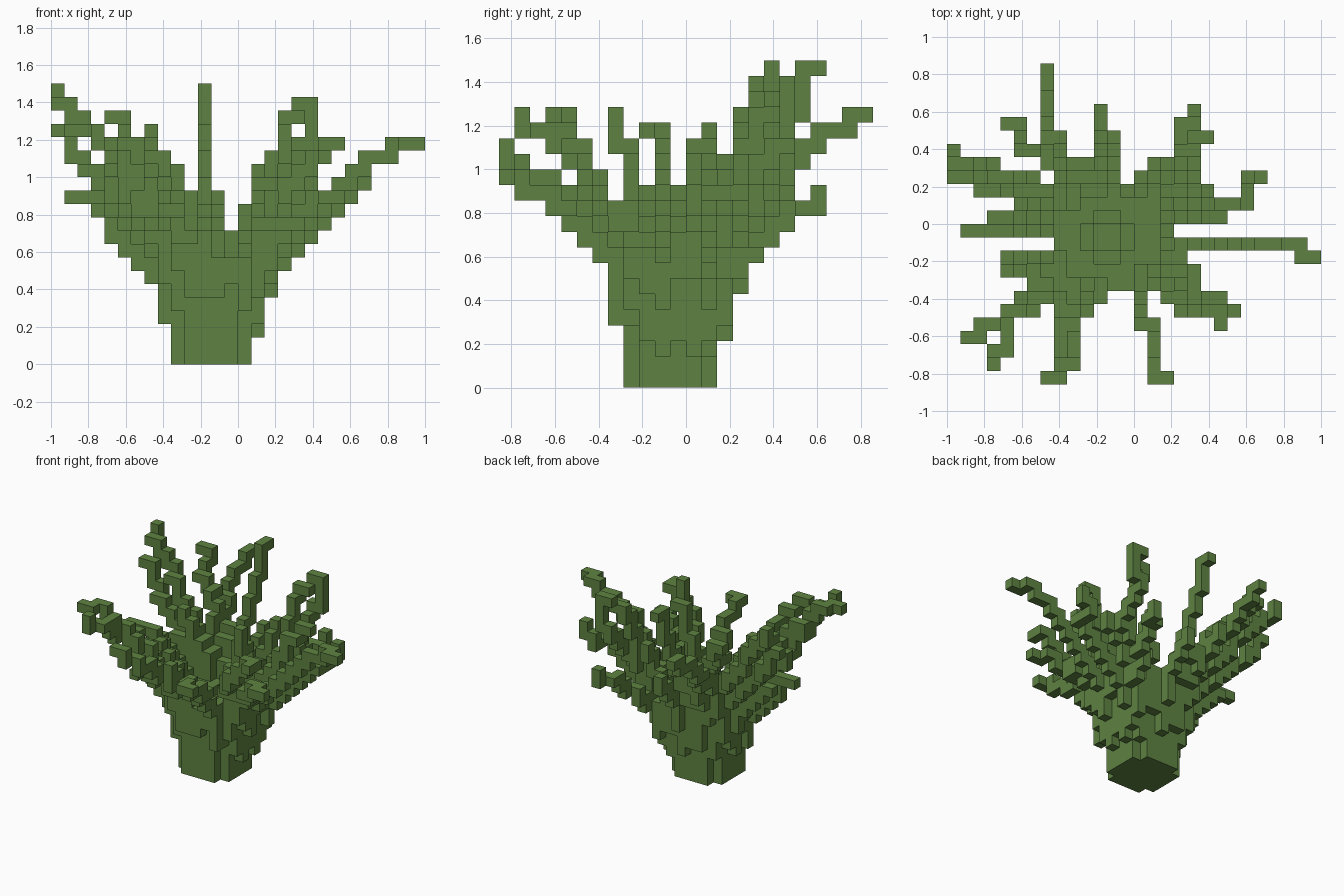
import bpy
import bmesh
import math
from mathutils import Vector

if "Cube" in bpy.data.objects:
    bpy.data.objects.remove(bpy.data.objects["Cube"], do_unlink=True)

UNIT = 1 / 14                  # edge length of one block
CENTRE = Vector((-2, -1))      # middle of the trunk, in blocks

# One flat colour
green = bpy.data.materials.new("leaf_green")
green.use_nodes = True
colour = (0.112, 0.226, 0.054, 1)
green.diffuse_color = colour
shader = green.node_tree.nodes["Principled BSDF"]
shader.inputs["Base Color"].default_value = colour
shader.inputs["Roughness"].default_value = 0.9

# Bends and tip of every branch, in blocks
back_branches = [
    [(-4, 2, 8), (-6, 5, 13), (-7, 8, 16), (-7, 11, 17)],
    [(-5, 2, 9), (-6, 4, 14), (-8, 5, 16), (-9, 6, 17), (-9, 7, 18), (-10, 7, 18)],
    [(-3, 2, 8), (-3, 5, 14), (-3, 7, 18), (-3, 7, 20), (-3, 8, 20)],
    [(-2, 3, 8), (-2, 6, 12)],
    [(-4, 2, 8), (-4, 4, 12)],
    [(-1, 2, 9)],
    [(2, 2, 9), (3, 3, 14), (3, 5, 18), (4, 5, 18)],
    [(2, 1, 8), (4, 4, 14), (4, 6, 16), (5, 6, 17), (5, 6, 19), (4, 6, 19)],
    [(2, 3, 8), (3, 6, 11), (3, 7, 11), (4, 8, 12)],
    [(0, 2, 9), (1, 4, 14)],
]
right_branches = [
    [(-6, 2, 10), (-10, 3, 15), (-11, 4, 17), (-12, 4, 18), (-13, 4, 19),
     (-14, 5, 20)],
    [(-6, 1, 9), (-11, 2, 14), (-13, 3, 15), (-13, 3, 17), (-14, 3, 17)],
    [(-7, -1, 9), (-10, -1, 12), (-13, -1, 12)],
    [(-7, 0, 8), (-11, 0, 11)],
    [(-5, 1, 9), (-8, 1, 14)],
    [(-6, -3, 6), (-9, -3, 8), (-10, -3, 10)],
    [(-6, -3, 9), (-8, -3, 12)],
    [(-6, -4, 8), (-10, -4, 13)],
]
front_branches = [
    [(-6, -4, 9), (-9, -7, 13), (-10, -8, 16), (-11, -8, 17), (-13, -9, 17)],
    [(-5, -5, 9), (-9, -7, 15), (-10, -8, 15), (-10, -10, 16),
     (-11, -11, 16), (-11, -11, 17)],
    [(-4, -5, 9), (-5, -10, 13), (-6, -12, 15), (-7, -12, 15)],
    [(-5, -5, 9), (-6, -8, 12), (-6, -10, 12)],
    [(-3, -5, 9), (-4, -7, 12)],
    [(0, -5, 8), (0, -7, 10), (1, -9, 12), (1, -12, 13), (2, -12, 13)],
    [(1, -4, 9), (3, -7, 13), (6, -7, 15), (6, -8, 15)],
    [(2, -4, 9), (5, -6, 12), (7, -7, 12)],
    [(1, -4, 10), (2, -4, 14), (3, -5, 17)],
]
left_branches = [
    [(3, -2, 9), (8, -2, 14), (12, -2, 16), (12, -3, 16), (13, -3, 16)],
    [(2, 0, 9), (5, 0, 14), (6, 1, 16), (7, 1, 16)],
    [(2, 1, 7), (5, 1, 9), (7, 1, 12), (8, 2, 12), (8, 3, 13), (9, 3, 13),
     (9, 3, 14)],
    [(2, 2, 9), (5, 2, 13)],
    [(2, -1, 9)],
    [(2, -3, 8), (4, -4, 11)],
]


def walk(start, end):
    """Blocks joined face to face along a straight line."""
    here = list(start)
    total = [abs(b - a) for a, b in zip(start, end)]
    done = [0, 0, 0]
    cells = [tuple(here)]
    while done != total:
        axis = min((i for i in range(3) if done[i] < total[i]),
                   key=lambda i: (done[i] + 0.5) / total[i])
        here[axis] += 1 if end[axis] > start[axis] else -1
        done[axis] += 1
        cells.append(tuple(here))
    return cells


def branch(points):
    """Stair-stepped run of blocks from the trunk through all points."""
    aim = Vector(points[0][:2]) - CENTRE
    foot = CENTRE + aim.normalized() * 2.5
    route = [(math.floor(foot.x), math.floor(foot.y), 1)] + points
    cells = set()
    for a, b in zip(route, route[1:]):
        cells.update(walk(a, b))
    return cells


def trunk_cells():
    """Round stem that widens upward and opens as a shallow bowl."""
    cells = set()
    for z in range(8):
        outer = 3.1 + 0.2 * max(0, z - 2)
        inner = max(0, z - 5)
        for x in range(-8, 5):
            for y in range(-7, 6):
                reach = (Vector((x + 0.5, y + 0.5)) - CENTRE).length
                if inner <= reach < outer:
                    cells.add((x, y, z))
    return cells


def build(name, cells, everything):
    """Mesh of the outer faces of a set of blocks."""
    bm = bmesh.new()
    corners = {}

    def vert(p):
        if p not in corners:
            corners[p] = bm.verts.new(Vector(p) * UNIT)
        return corners[p]

    for cell in sorted(cells):
        for axis in range(3):
            for side in (0, 1):
                near = list(cell)
                near[axis] += 2 * side - 1
                if tuple(near) in everything:
                    continue
                loop = []
                for u, v in ((0, 0), (1, 0), (1, 1), (0, 1)):
                    p = list(cell)
                    p[axis] += side
                    p[(axis + 1) % 3] += u
                    p[(axis + 2) % 3] += v
                    loop.append(vert(tuple(p)))
                bm.faces.new(loop if side else loop[::-1])
    mesh = bpy.data.meshes.new(name)
    bm.to_mesh(mesh)
    bm.free()
    mesh.materials.append(green)
    bpy.context.collection.objects.link(bpy.data.objects.new(name, mesh))


# Sort blocks into parts, each block used once
parts = {"trunk": trunk_cells()}
taken = set(parts["trunk"])
groups = {"back_branches": back_branches, "right_branches": right_branches,
          "front_branches": front_branches, "left_branches": left_branches}
for name, paths in groups.items():
    cells = set().union(*(branch(p) for p in paths)) - taken
    parts[name] = cells
    taken |= cells

for name, cells in parts.items():
    build(name, cells, taken)
